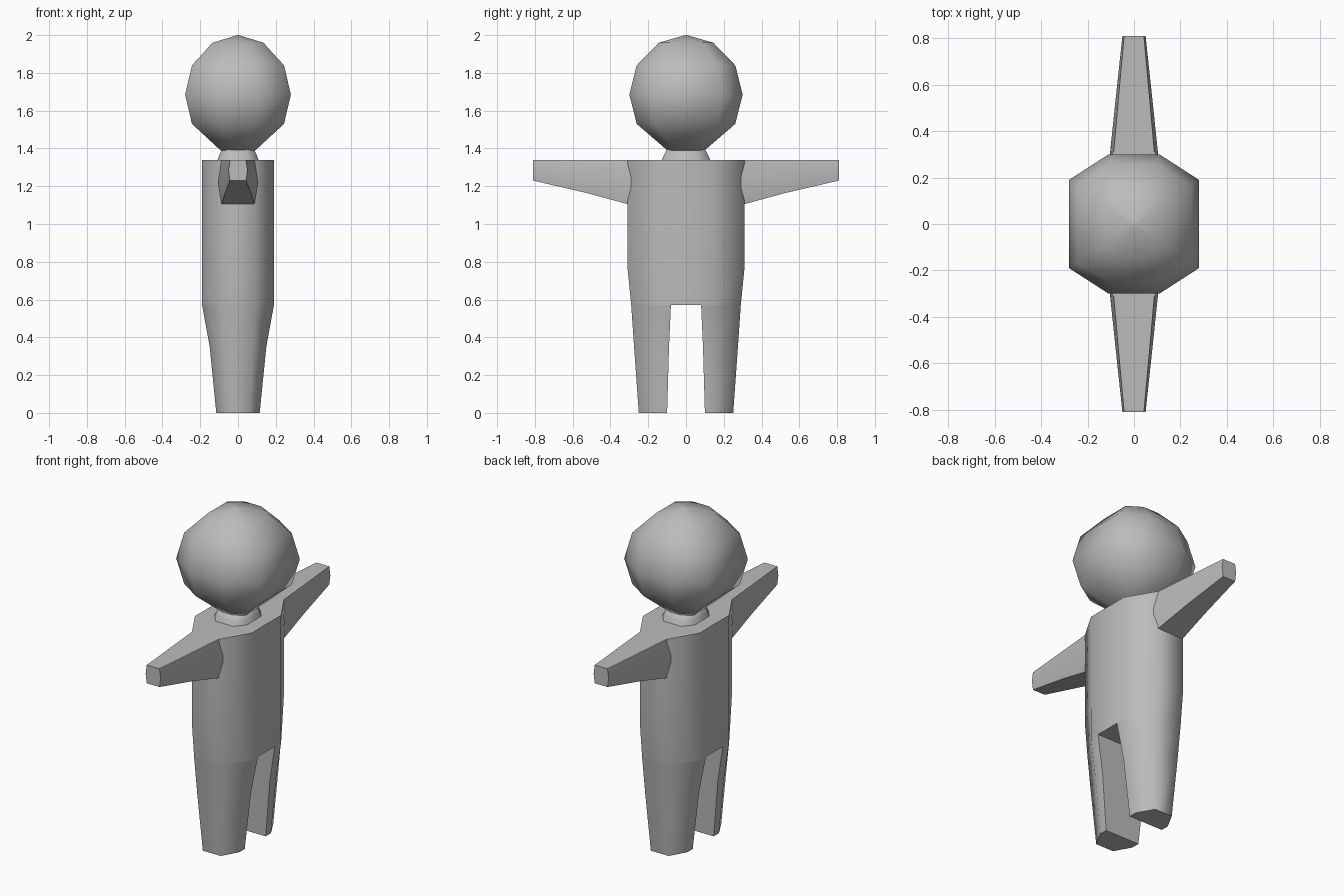
import bpy, bmesh, math

if "Cube" in bpy.data.objects:
    bpy.data.objects.remove(bpy.data.objects["Cube"])

grey = bpy.data.materials.new("plain_grey")
grey.diffuse_color = (0.5, 0.5, 0.5, 1)
grey.use_nodes = True
grey.node_tree.nodes["Principled BSDF"].inputs["Base Color"].default_value = grey.diffuse_color


def loft(name, rings, cap_start=True, cap_end=True, angle=65):
    """Skin a list of equal-sized point rings into one part."""
    bm = bmesh.new()
    loops = [[bm.verts.new(p) for p in ring] for ring in rings]
    n = len(loops[0])
    for a, b in zip(loops, loops[1:]):
        for i in range(n):
            j = (i + 1) % n
            bm.faces.new((a[i], a[j], b[j], b[i]))
    if cap_start:
        bm.faces.new(loops[0][::-1])
    if cap_end:
        bm.faces.new(loops[-1])
    bmesh.ops.recalc_face_normals(bm, faces=bm.faces)
    # an open tube can flip: make its side faces point away from its middle
    if not (cap_start and cap_end):
        f = bm.faces[0]
        mid = sum((v.co for v in loops[0] + loops[1]), f.normal * 0) / (2 * n)
        if f.normal.dot(f.calc_center_median() - mid) < 0:
            bmesh.ops.reverse_faces(bm, faces=bm.faces)
    mesh = bpy.data.meshes.new(name)
    bm.to_mesh(mesh)
    bm.free()
    mesh.materials.append(grey)
    ob = bpy.data.objects.new(name, mesh)
    bpy.context.collection.objects.link(ob)
    bpy.ops.object.select_all(action='DESELECT')
    ob.select_set(True)
    bpy.context.view_layer.objects.active = ob
    bpy.ops.object.shade_smooth_by_angle(angle=math.radians(angle))
    return ob


def octagon(z, x_out, y_in, x_in, y_out):
    """Eight-sided level outline with chamfered corners."""
    q = [(x_out, -y_in), (x_out, y_in), (x_in, y_out), (-x_in, y_out),
         (-x_out, y_in), (-x_out, -y_in), (-x_in, -y_out), (x_in, -y_out)]
    return [(x, y, z) for x, y in q]


# head: eight-sided ball with a shallow pointed crown
head_rings = [octagon(z, .28 * s, .19 * s, .11 * s, .30 * s)
              for z, s in [(1.39, .33), (1.53, .87), (1.685, 1),
                           (1.84, .87), (1.96, .48), (2.0, .01)]]
loft("head", head_rings, angle=80)

# neck: short flared collar
loft("neck", [octagon(z, .11 * s, .07 * s, .06 * s, .13 * s)
              for z, s in [(1.335, 1), (1.365, .9), (1.40, .75)]], angle=80)

# torso: chamfered block, narrowing slightly at the hips
loft("torso", [octagon(.57, .19, .14, .09, .29),
               octagon(.77, .19, .14, .09, .31),
               octagon(1.10, .19, .14, .09, .31),
               octagon(1.34, .19, .14, .09, .31)])


for side, s in (("front", -1), ("back", 1)):
    # leg: flat inside, chamfered outside, tapering to the foot
    leg = []
    for z, x_in, x_out, y0, y1, y2 in [(0, .115, .06, .10, .15, .25),
                                       (.35, .15, .08, .09, .15, .275),
                                       (.57, .19, .09, .08, .14, .29)]:
        leg.append([(x_in, s * y0, z), (x_in, s * y1, z), (x_out, s * y2, z),
                    (-x_out, s * y2, z), (-x_in, s * y1, z), (-x_in, s * y0, z)])
    loft(side + "_leg", leg, cap_end=False)

    # arm: level top, underside rising to the hand
    arm = []
    for y, w, low in [(.29, .105, 1.10), (.53, .08, 1.165), (.81, .05, 1.23)]:
        m = low + (1.34 - low) * .5
        arm.append([(-w * .85, s * y, 1.34), (w * .85, s * y, 1.34),
                    (w, s * y, m), (w * .85, s * y, low),
                    (-w * .85, s * y, low), (-w, s * y, m)])
    loft(side + "_arm", arm, cap_start=False)
